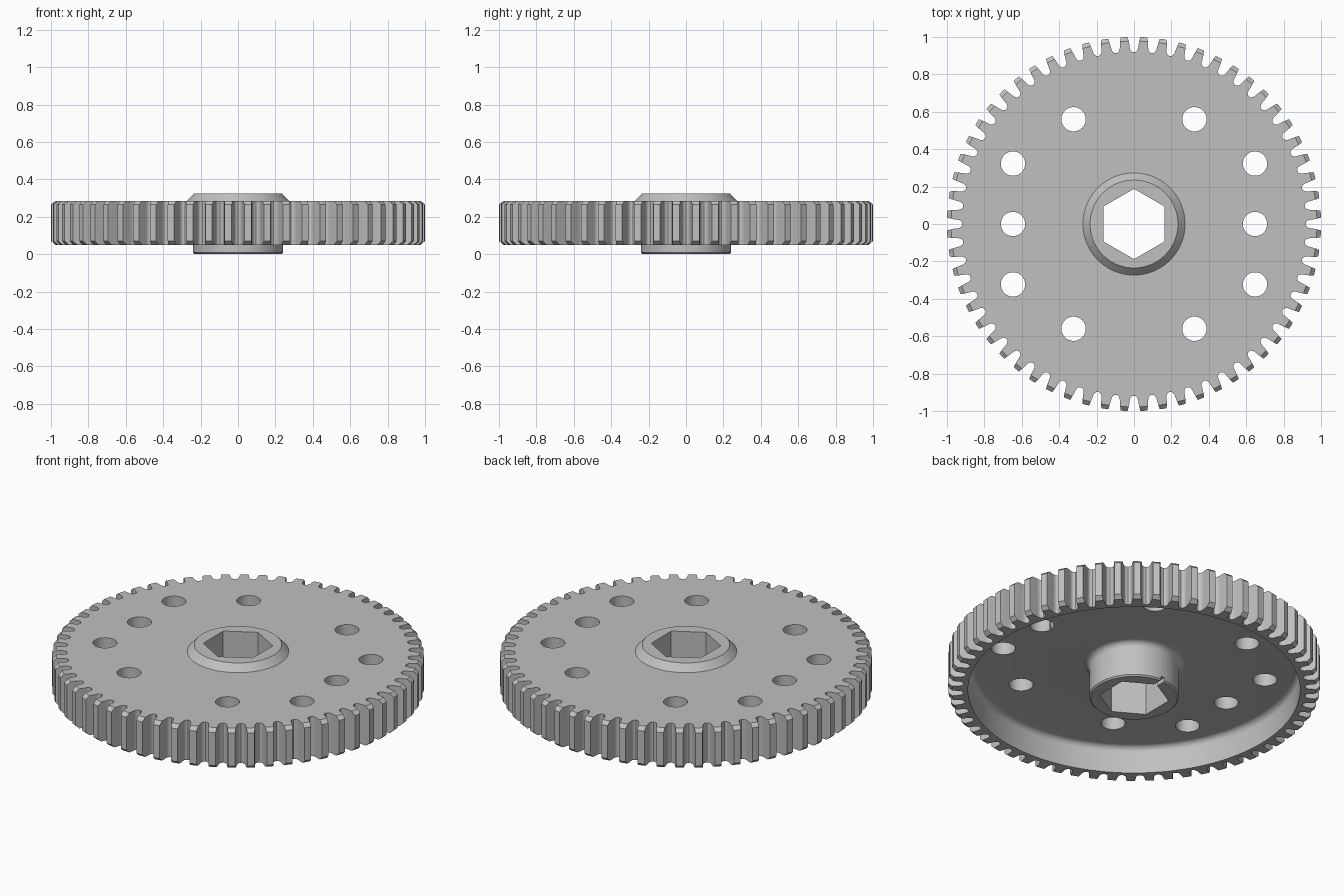
import bpy, bmesh
from math import sin, cos, pi, radians
from mathutils import Matrix, Vector

cube = bpy.data.objects.get("Cube")
if cube:
    bpy.data.objects.remove(cube)

TEETH, SEGMENTS = 60, 240
Z_RIM, Z_WEB, Z_TOP, HEIGHT = 0.05, 0.21, 0.285, 0.325
HUB_R, RIM_R, FILLET = 0.24, 0.893, 0.035

grey = bpy.data.materials.new("plain grey")
grey.use_nodes = True
grey.diffuse_color = (0.53, 0.53, 0.53, 1)
grey.node_tree.nodes["Principled BSDF"].inputs["Base Color"].default_value = grey.diffuse_color


def add_object(name, bm):
    bmesh.ops.recalc_face_normals(bm, faces=bm.faces)
    mesh = bpy.data.meshes.new(name)
    bm.to_mesh(mesh)
    bm.free()
    mesh.materials.append(grey)
    obj = bpy.data.objects.new(name, mesh)
    bpy.context.collection.objects.link(obj)
    return obj


def lathe(name, profile):
    """Revolve a profile of (radius, height) that starts and ends on the axis."""
    bm = bmesh.new()
    verts = [bm.verts.new((r, 0, z)) for r, z in profile]
    edges = [bm.edges.new(pair) for pair in zip(verts, verts[1:])]
    bmesh.ops.spin(bm, geom=verts + edges, axis=(0, 0, 1), cent=(0, 0, 0),
                   angle=2 * pi, steps=SEGMENTS, use_merge=True)
    bmesh.ops.remove_doubles(bm, verts=bm.verts, dist=1e-5)
    return add_object(name, bm)


def add_prism(bm, outline, low=-0.1, high=0.5):
    """Extrude a flat outline upwards."""
    face = bm.faces.new([bm.verts.new((x, y, low)) for x, y in outline])
    top = bmesh.ops.extrude_face_region(bm, geom=[face])["geom"]
    bmesh.ops.translate(bm, vec=(0, 0, high - low),
                        verts=[v for v in top if isinstance(v, bmesh.types.BMVert)])


def circle(r, sides, cx=0, cy=0, turn=0):
    return [(cx + r * cos(turn + 2 * pi * i / sides),
             cy + r * sin(turn + 2 * pi * i / sides)) for i in range(sides)]


def fillet(r, z, start, stop, steps=8):
    """Arc points of a rounded inside corner."""
    angles = [radians(start + (stop - start) * i / steps) for i in range(steps + 1)]
    return [(r + FILLET * cos(a), z + FILLET * sin(a)) for a in angles]


# Turned body: lower hub, thin web, rim with bevelled edges, conical upper boss
bevel_r, bevel_z = 0.022, 0.02
profile = [(0, 0), (HUB_R - 0.008, 0), (HUB_R, 0.008)]
profile += fillet(HUB_R + FILLET, Z_WEB - FILLET, 180, 90)
profile += fillet(RIM_R - FILLET, Z_WEB - FILLET, 90, 0)
profile += [(RIM_R, Z_RIM), (1 - bevel_r, Z_RIM), (1, Z_RIM + bevel_z),
            (1, Z_TOP - bevel_z), (1 - bevel_r, Z_TOP),
            (0.273, Z_TOP), (0.235, HEIGHT), (0, HEIGHT)]
gear = lathe("gear_wheel", profile)

# Toothed blank: one rounded valley repeated around the wheel
half_valley = [(0.918, 0), (0.921, 0.011), (0.928, 0.019), (0.94, 0.0235),
               (0.96, 0.026), (0.985, 0.0305), (1.015, 0.037)]
valley = [(r, -a) for r, a in half_valley[:0:-1]] + half_valley
outline = []
for i in range(TEETH):
    for r, a in valley:
        t = a + 2 * pi * i / TEETH
        outline.append((r * cos(t), r * sin(t)))
bm = bmesh.new()
add_prism(bm, outline)
tooth_blank = add_object("tooth_blank", bm)

# Holes: hexagonal bore, ten round holes and a small notch under the hub
bm = bmesh.new()
add_prism(bm, circle(0.188, 6, turn=pi / 2))
spots = [(sx * x, sy * y) for x, y in ((0.647, 0.323), (0.323, 0.56))
         for sx in (1, -1) for sy in (1, -1)] + [(0.647, 0), (-0.647, 0)]
for x, y in spots:
    add_prism(bm, circle(0.065, 48, x, y))
holes = add_object("hole_cutter", bm)
bm = bmesh.new()
bmesh.ops.create_cube(bm, size=1, matrix=Matrix.LocRotScale(
    Vector((0, 0.22, 0)), None, Vector((0.024, 0.12, 0.05))))
notch = add_object("notch_cutter", bm)

# Cut the body
for cutter, operation in ((tooth_blank, 'INTERSECT'), (holes, 'DIFFERENCE'),
                          (notch, 'DIFFERENCE')):
    cut = gear.modifiers.new(cutter.name, 'BOOLEAN')
    cut.object, cut.operation, cut.solver = cutter, operation, 'EXACT'

bpy.context.view_layer.objects.active = gear
for obj in bpy.context.selected_objects:
    obj.select_set(False)
gear.select_set(True)
for cut in list(gear.modifiers):
    bpy.ops.object.modifier_apply(modifier=cut.name)
for cutter in (tooth_blank, holes, notch):
    bpy.data.objects.remove(cutter)
bpy.ops.object.shade_smooth_by_angle(angle=radians(30))
